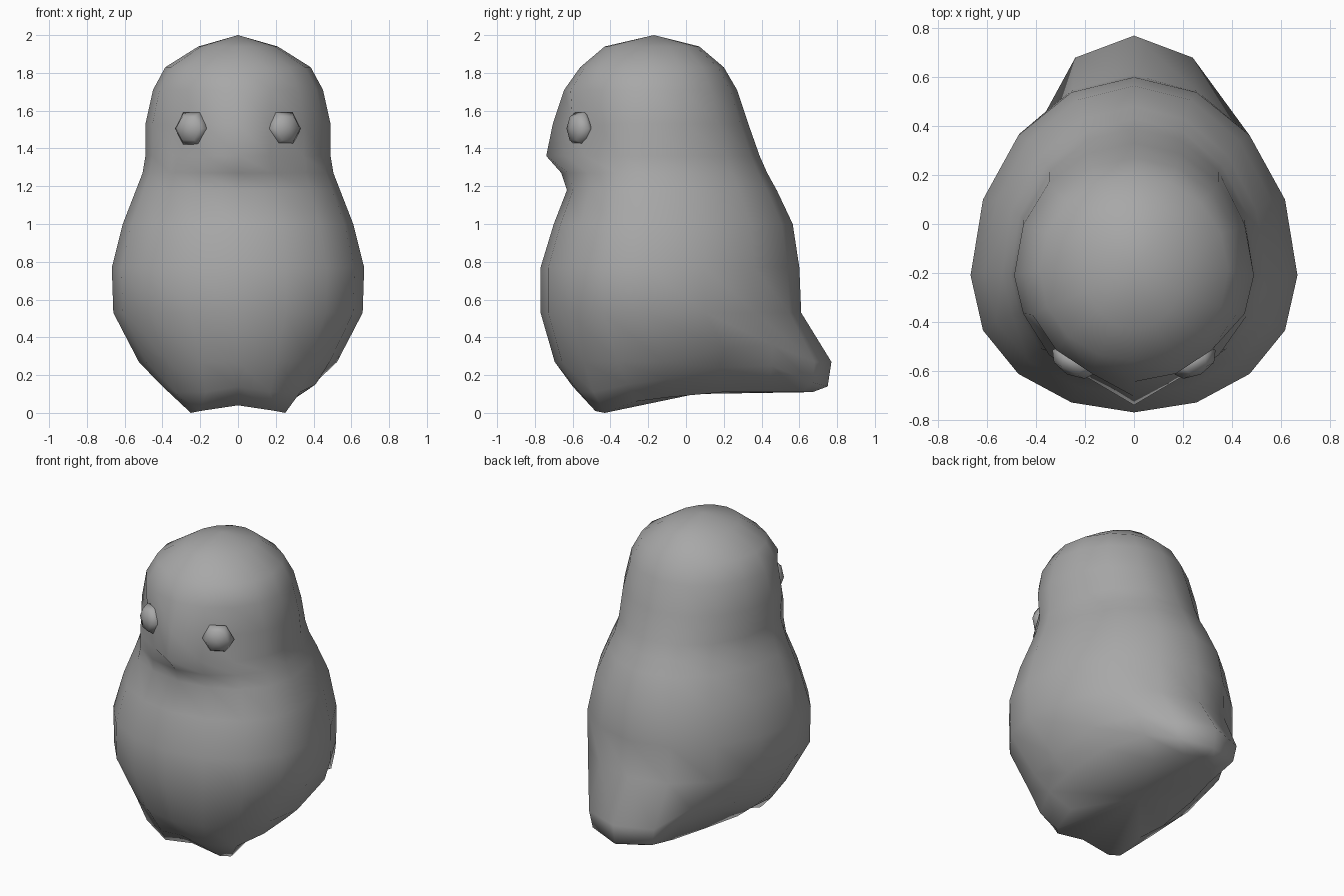
import bpy, bmesh
from math import sin, cos, pi, radians
from mathutils import Matrix, Vector

cube = bpy.data.objects.get("Cube")
if cube:
    bpy.data.objects.remove(cube)

GREY = (0.39, 0.39, 0.39, 1)
grey = bpy.data.materials.new("plain_grey")
grey.use_nodes = True
grey.diffuse_color = GREY
grey.node_tree.nodes["Principled BSDF"].inputs["Base Color"].default_value = GREY

SIDES = 16


def finish(name, bm):
    bmesh.ops.recalc_face_normals(bm, faces=bm.faces)
    mesh = bpy.data.meshes.new(name)
    for face in bm.faces:
        face.smooth = True
    bm.to_mesh(mesh)
    bm.free()
    mesh.materials.append(grey)
    obj = bpy.data.objects.new(name, mesh)
    bpy.context.collection.objects.link(obj)


def ring_points(z, half_width, front, back, centre, point):
    """Egg-shaped ring starting at the front; point > 1 narrows the front."""
    pts = []
    for k in range(SIDES):
        a = 2 * pi * k / SIDES
        c = cos(a)
        if c > 0:
            y = centre + (front - centre) * c ** point
        else:
            y = centre - (back - centre) * c
        pts.append(Vector((half_width * sin(a), y, z)))
    return pts


def place_pair(ring, k, x, y, z):
    """Move a mirrored pair of ring points."""
    ring[k] = Vector((x, y, z))
    ring[-k] = Vector((-x, y, z))


# Rings from crown to tail: z, half width, front y, back y, centre y, front point
profile = [
    (1.94, 0.21, -0.43, 0.07, -0.18, 1.0),
    (1.83, 0.385, -0.56, 0.20, -0.19, 0.95),
    (1.71, 0.45, -0.645, 0.27, -0.20, 1.0),
    (1.53, 0.49, -0.705, 0.33, -0.21, 1.2),
    (1.36, 0.49, -0.74, 0.39, -0.21, 1.4),
    (1.27, 0.505, -0.66, 0.43, -0.21, 1.1),
    (1.18, 0.54, -0.63, 0.48, -0.20, 0.95),
    (1.00, 0.61, -0.70, 0.565, -0.20, 0.95),
    (0.77, 0.668, -0.77, 0.60, -0.21, 0.95),
    (0.53, 0.66, -0.77, 0.61, -0.21, 0.95),
    (0.27, 0.525, -0.695, 0.77, -0.12, 0.9),
    (0.14, 0.41, -0.60, 0.75, -0.10, 1.0),
]
rings = [ring_points(*row) for row in profile]
eye_ring, beak_ring, tail_ring, hem_ring = rings[3], rings[4], rings[10], rings[11]

# Eye sockets and beak
place_pair(eye_ring, 1, 0.18, -0.60, 1.53)
place_pair(eye_ring, 2, 0.35, -0.46, 1.52)
place_pair(beak_ring, 1, 0.17, -0.64, 1.36)

# Squared tail and hem, rising along the sides
place_pair(tail_ring, 7, 0.24, 0.68, 0.27)
place_pair(tail_ring, 6, 0.36, 0.46, 0.36)
place_pair(tail_ring, 5, 0.50, 0.20, 0.34)
place_pair(hem_ring, 7, 0.22, 0.67, 0.16)
place_pair(hem_ring, 6, 0.29, 0.45, 0.25)
place_pair(hem_ring, 5, 0.39, 0.18, 0.24)
place_pair(hem_ring, 4, 0.43, -0.10, 0.18)
place_pair(hem_ring, 3, 0.41, -0.31, 0.15)

# Underside: slopes up towards the tail, with two small feet at the front
base = ring_points(0.04, 0.31, -0.48, 0.67, -0.10, 1.0)
for p in base:
    p.z = 0.04 + 0.07 * min(max((p.y + 0.4) / 0.5, 0), 1)
place_pair(hem_ring, 1, 0.17, -0.565, 0.11)
place_pair(hem_ring, 2, 0.33, -0.49, 0.11)
place_pair(base, 1, 0.20, -0.48, 0.01)
place_pair(base, 2, 0.25, -0.43, 0.0)
place_pair(base, 3, 0.27, -0.27, 0.06)
rings.append(base)

bm = bmesh.new()
loops = [[bm.verts.new(p) for p in ring] for ring in rings]
crown = bm.verts.new((0, -0.17, 2.0))
belly = bm.verts.new((0, 0.05, 0.10))
for k in range(SIDES):
    n = (k + 1) % SIDES
    bm.faces.new((crown, loops[0][k], loops[0][n]))
    bm.faces.new((belly, loops[-1][n], loops[-1][k]))
    for upper, lower in zip(loops, loops[1:]):
        bm.faces.new((upper[k], lower[k], lower[n], upper[n]))
finish("body", bm)

# Six-sided eyes turned slightly outwards, flat edge on top
for side, name in ((1, "left_eye"), (-1, "right_eye")):
    bm = bmesh.new()
    place = (Matrix.Translation((side * 0.245, -0.562, 1.505))
             @ Matrix.Rotation(side * radians(28), 4, 'Z')
             @ Matrix.Rotation(radians(90), 4, 'X')
             @ Matrix.Diagonal((0.10, 0.10, 0.06, 1))
             @ Matrix.Rotation(radians(30), 4, 'Z'))
    bmesh.ops.create_uvsphere(bm, u_segments=6, v_segments=4, radius=1, matrix=place)
    finish(name, bm)
